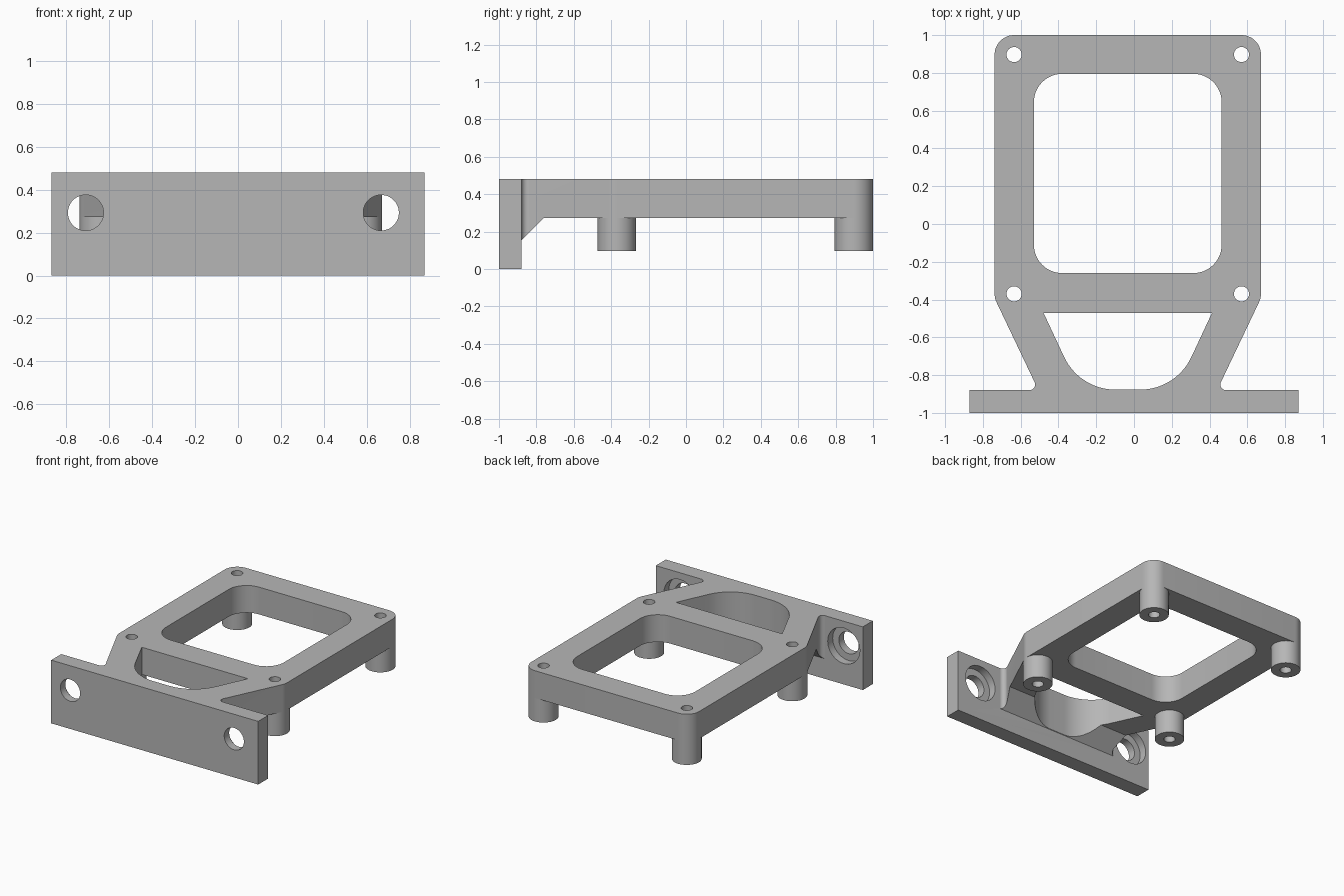
import bpy, bmesh, math
from mathutils import Vector

if "Cube" in bpy.data.objects:
    bpy.data.objects.remove(bpy.data.objects["Cube"])

grey = bpy.data.materials.new("plain grey")
grey.use_nodes = True
COLOR = (0.47, 0.47, 0.47, 1)
grey.diffuse_color = COLOR
grey.node_tree.nodes["Principled BSDF"].inputs["Base Color"].default_value = COLOR

CX = -0.033            # centre line of the frame
TOP, UNDER = 0.48, 0.273
LEG_R, LEG_DX = 0.103, 0.602
LEG_Y = (-0.37, 0.897)


def prism(name, pts, axis, lo, hi):
    """Extrude a 2D outline between lo and hi along an axis."""
    place = {"x": lambda u, v, w: (w, u, v),
             "y": lambda u, v, w: (u, w, v),
             "z": lambda u, v, w: (u, v, w)}[axis]
    bm = bmesh.new()
    a = [bm.verts.new(place(u, v, lo)) for u, v in pts]
    b = [bm.verts.new(place(u, v, hi)) for u, v in pts]
    bm.faces.new(a)
    bm.faces.new(b)
    for i in range(len(pts)):
        j = (i + 1) % len(pts)
        bm.faces.new((a[i], a[j], b[j], b[i]))
    bmesh.ops.recalc_face_normals(bm, faces=bm.faces)
    mesh = bpy.data.meshes.new(name)
    bm.to_mesh(mesh)
    bm.free()
    mesh.materials.append(grey)
    ob = bpy.data.objects.new(name, mesh)
    bpy.context.collection.objects.link(ob)
    return ob


def circle(x, y, r, n=48):
    return [(x + r * math.cos(math.tau * i / n), y + r * math.sin(math.tau * i / n))
            for i in range(n)]


def rounded(corners, steps=12):
    """Outline from (x, y, radius) corners, each with its own fillet."""
    out = []
    for i, (x, y, r) in enumerate(corners):
        p = Vector((x, y))
        if r == 0:
            out.append((x, y))
            continue
        d1 = (Vector(corners[i - 1][:2]) - p).normalized()
        d2 = (Vector(corners[(i + 1) % len(corners)][:2]) - p).normalized()
        half = d1.angle(d2) / 2
        centre = p + (d1 + d2).normalized() * (r / math.sin(half))
        t = r / math.tan(half)
        s, e = p + d1 * t - centre, p + d2 * t - centre
        sweep = math.pi - 2 * half
        for k in range(steps + 1):
            f = k / steps
            q = centre + (s * math.sin((1 - f) * sweep) + e * math.sin(f * sweep)) / math.sin(sweep)
            out.append((q.x, q.y))
    return out


def mirrored(half):
    """Mirror a right-hand run of (offset, y, radius) about the centre line."""
    return ([(CX + x, y, r) for x, y, r in half]
            + [(CX - x, y, r) for x, y, r in reversed(half)])


def boolean(target, other, operation="DIFFERENCE"):
    mod = target.modifiers.new("cut", "BOOLEAN")
    mod.operation, mod.solver, mod.object = operation, "EXACT", other
    bpy.context.view_layer.objects.active = target
    bpy.ops.object.modifier_apply(modifier=mod.name)
    bpy.data.objects.remove(other)


# Frame with tapered neck, its foot buried in the front plate
body = prism("bracket_frame_and_plate", rounded(mirrored([
    (0.522, -0.94, 0), (0.522, -0.88, 0), (0.473, -0.88, 0.03),
    (0.705, -0.393, LEG_R), (0.705, 1, LEG_R)])), "z", 0.15, TOP)

# Underside, leaving a sloped gusset behind the plate
boolean(body, prism("underside_cutter", [
    (-0.9, 0.133), (-0.76, UNDER), (1.2, UNDER), (1.2, 0), (-0.9, 0)], "x", -1.2, 1.2))

# Main window and neck opening
boolean(body, prism("window_cutter", rounded(mirrored([
    (0.497, -0.26, 0.15), (0.497, 0.795, 0.15)])), "z", -0.1, 1))
boolean(body, prism("neck_cutter", rounded(mirrored([
    (0.256, -0.877, 0.3), (0.446, -0.47, 0)]), 24), "z", -0.1, 1))

# Front plate
boolean(body, prism("plate", [(-0.87, 0), (0.87, 0), (0.87, TOP), (-0.87, TOP)],
                    "y", -1, -0.88), "UNION")

# Counterbored bolt holes in the plate
for x in (-0.71, 0.667):
    boolean(body, prism("bolt_cutter", circle(x, 0.293, 0.083), "y", -1.1, -0.85))
    boolean(body, prism("counterbore_cutter", circle(x, 0.293, 0.135), "y", -0.94, -0.85))

# Hollow legs, with screw holes carried through the frame
parts = [body]
for y, row in zip(LEG_Y, ("front", "back")):
    for side, word in ((1, "left"), (-1, "right")):
        x = CX + side * LEG_DX
        leg = prism(f"{row}_{word}_leg", circle(x, y, LEG_R), "z", 0.095, UNDER)
        for part in (body, leg):
            boolean(part, prism("screw_cutter", circle(x, y, 0.04, 32), "z", -0.1, 1))
        parts.append(leg)

# Smooth curved walls, sharp edges
bpy.ops.object.select_all(action="DESELECT")
for part in parts:
    part.select_set(True)
bpy.context.view_layer.objects.active = body
bpy.ops.object.shade_smooth_by_angle(angle=math.radians(30))
